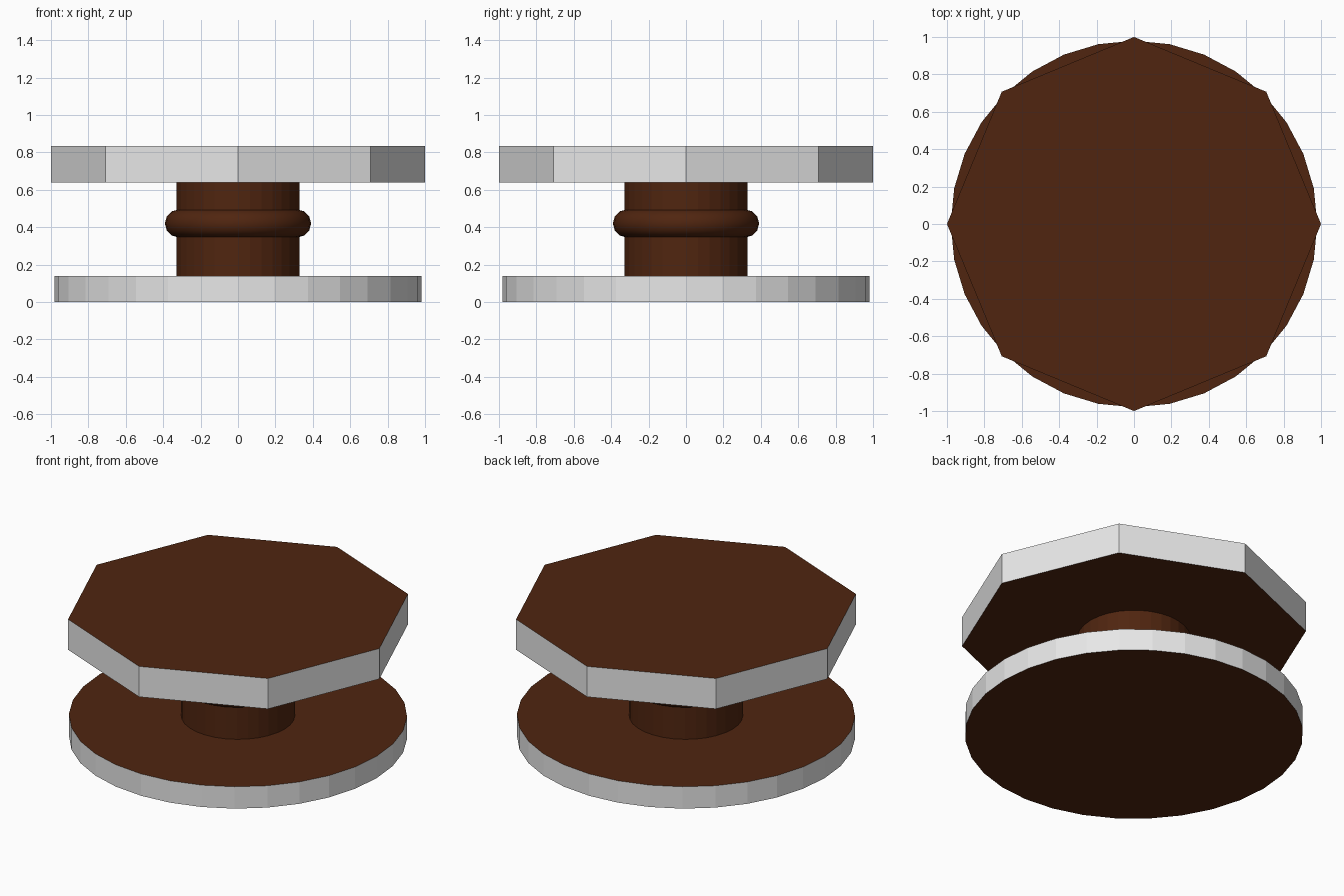
import bpy, math

if "Cube" in bpy.data.objects:
    bpy.data.objects.remove(bpy.data.objects["Cube"])

def material(name, rgb):
    m = bpy.data.materials.new(name)
    m.diffuse_color = (*rgb, 1)
    m.use_nodes = True
    m.node_tree.nodes["Principled BSDF"].inputs["Base Color"].default_value = m.diffuse_color
    return m

brown = material("dark_brown", (0.080, 0.0185, 0.0050))
grey = material("light_grey", (0.80, 0.80, 0.80))

def disc(name, radius, z0, z1, sides, side_mat):
    """Upright prism with a corner on +x; caps brown, rim in side_mat."""
    bpy.ops.mesh.primitive_cylinder_add(vertices=sides, radius=radius, depth=z1 - z0,
                                        location=(0, 0, (z0 + z1) / 2))
    o = bpy.context.object
    o.name = name
    o.data.materials.append(brown)
    o.data.materials.append(side_mat)
    for p in o.data.polygons:
        p.material_index = 0 if abs(p.normal.z) > 0.5 else 1
    return o

# Round foot, column and octagonal top
disc("base", 0.98, 0.0, 0.14, 32, grey)
disc("column", 0.33, 0.14, 0.64, 32, brown)
disc("octagon_top", 1.0, 0.64, 0.835, 8, grey)

# Rounded collar around the column
bpy.ops.mesh.primitive_torus_add(major_segments=32, minor_segments=12, major_radius=0.316,
                                 minor_radius=0.075, location=(0, 0, 0.42))
collar = bpy.context.object
collar.name = "collar_ring"
collar.data.materials.append(brown)
bpy.ops.object.shade_smooth_by_angle(angle=math.radians(40))
